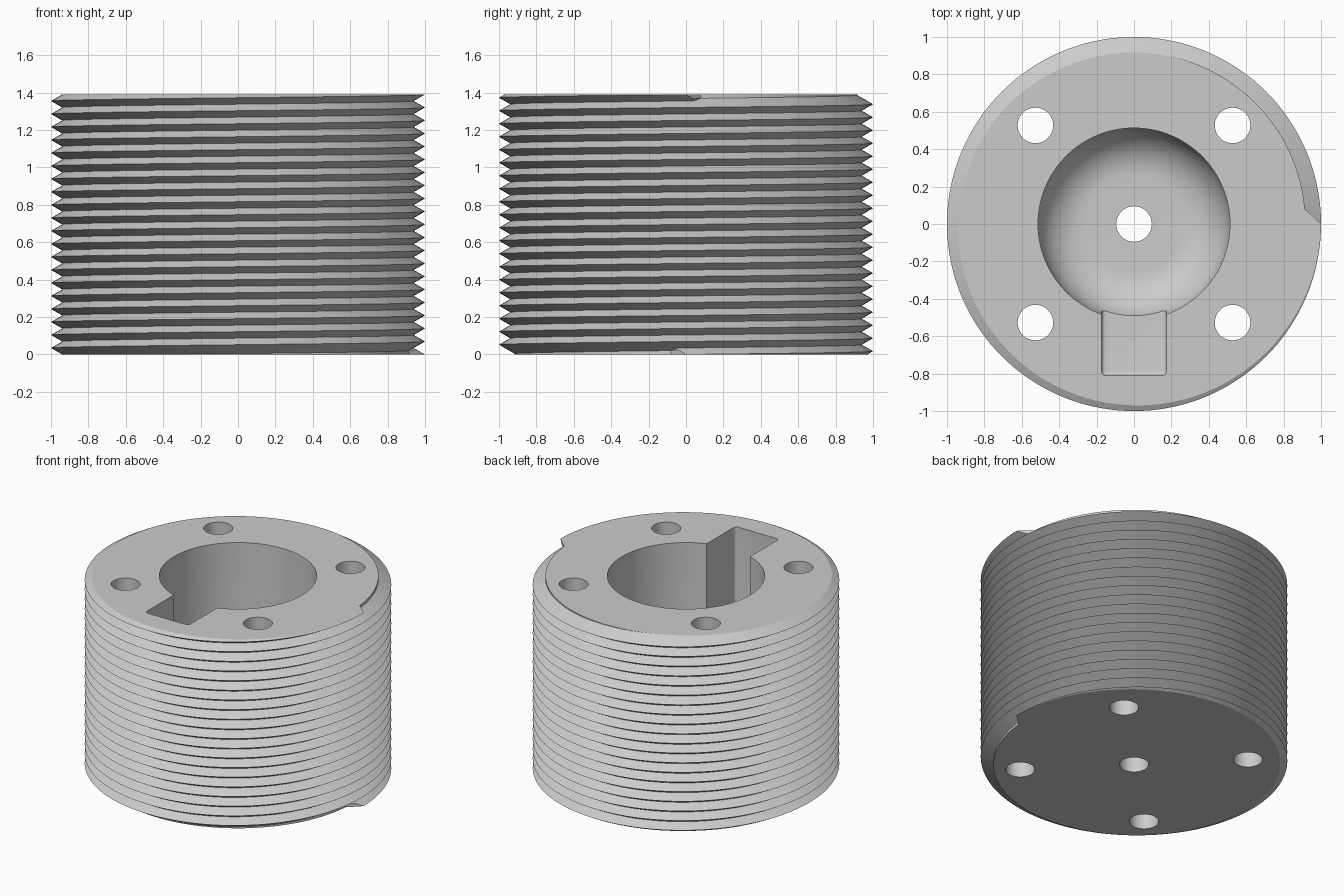
import bpy, bmesh, math
from mathutils import Matrix, Vector

cube = bpy.data.objects.get("Cube")
if cube:
    bpy.data.objects.remove(cube, do_unlink=True)

HEIGHT, TURNS, COLUMNS = 1.39, 20, 144
PITCH = HEIGHT / TURNS
CORE = 0.917                        # radius under the thread
SLOPE = math.tan(math.radians(30))  # flank rise per unit of depth
VALLEY = 1 - PITCH / 2 / SLOPE      # radius where neighbouring flanks meet
RUNOUT = math.tau * 2 / COLUMNS     # angle over which the thread end fades

metal = bpy.data.materials.new("grey metal")
metal.use_nodes = True
metal.diffuse_color = (0.6, 0.6, 0.6, 1)
metal.node_tree.nodes["Principled BSDF"].inputs["Base Color"].default_value = (0.6, 0.6, 0.6, 1)


def make_object(name, bm):
    bmesh.ops.recalc_face_normals(bm, faces=bm.faces)
    mesh = bpy.data.meshes.new(name)
    bm.to_mesh(mesh)
    bm.free()
    mesh.materials.append(metal)
    obj = bpy.data.objects.new(name, mesh)
    bpy.context.scene.collection.objects.link(obj)
    return obj


def thread_end(angle):
    """Radius and height of the points above the last crest, up to the top face."""
    crest = PITCH * (angle / math.tau + TURNS - 1)
    r = max(CORE, 1 - (1 - CORE) * angle / RUNOUT)
    if r >= VALLEY and angle < RUNOUT:
        z = HEIGHT - (1 - r) * SLOPE
        return [(VALLEY, crest + PITCH / 2), (r, z), (r, HEIGHT)]
    z = crest + (1 - r) * SLOPE
    if z > HEIGHT:
        z, r = HEIGHT, 1 - (HEIGHT - crest) / SLOPE
    return [(r, z), (r, z), (r, HEIGHT)]


def thread_profile(angle):
    """Upright section of the threaded wall at one angle."""
    points = [(r, HEIGHT - z) for r, z in reversed(thread_end(math.tau - angle))]
    for turn in range(TURNS):
        crest = PITCH * (angle / math.tau + turn)
        points.append((1, crest))
        if turn < TURNS - 1:
            points.append((VALLEY, crest + PITCH / 2))
    return points + thread_end(angle)


# Threaded body, closed by two flat caps
bm = bmesh.new()
cols = []
for i in range(COLUMNS + 1):
    a = math.tau * i / COLUMNS
    cols.append([bm.verts.new((r * math.cos(a), r * math.sin(a), z))
                 for r, z in thread_profile(a)])
for left, right in zip(cols, cols[1:]):
    for j in range(len(left) - 1):
        bm.faces.new((left[j], right[j], right[j + 1], left[j + 1]))
bm.faces.new([c[-1] for c in cols[:-1]])
bm.faces.new([c[0] for c in reversed(cols[:-1])])
bmesh.ops.remove_doubles(bm, verts=bm.verts, dist=0.00005)
body = make_object("threaded_body", bm)

# Round-bottomed bore cutter, turned from a profile
FLOOR, BORE, FILLET = 0.2, 0.513, 0.255
bm = bmesh.new()
profile = [(0, FLOOR)]
for i in range(13):
    a = math.pi / 2 * i / 12
    profile.append((BORE - FILLET + FILLET * math.sin(a), FLOOR + FILLET * (1 - math.cos(a))))
profile += [(BORE, HEIGHT + 0.2), (0, HEIGHT + 0.2)]
verts = [bm.verts.new((r, 0, z)) for r, z in profile]
edges = [bm.edges.new(pair) for pair in zip(verts, verts[1:])]
bmesh.ops.spin(bm, geom=verts + edges, cent=(0, 0, 0), axis=(0, 0, 1),
               angle=math.tau, steps=96, use_merge=False)
bmesh.ops.remove_doubles(bm, verts=bm.verts, dist=0.00005)
cutters = [make_object("bore_cutter", bm)]

# Keyway cutter with rounded corners
bm = bmesh.new()
low, high = Vector((-0.173, -0.81, 0.35)), Vector((0.173, -0.28, HEIGHT + 0.2))
bmesh.ops.create_cube(bm, size=1, matrix=Matrix.Translation((low + high) / 2)
                      @ Matrix.Diagonal((*(high - low), 1)))
bmesh.ops.bevel(bm, geom=bm.edges[:], offset=0.022, segments=4, profile=0.5, affect='EDGES')
cutters.append(make_object("keyway_cutter", bm))

# Centre hole and four bolt holes
for x, y in [(0, 0)] + [(sx * 0.527, sy * 0.527) for sx in (-1, 1) for sy in (-1, 1)]:
    bm = bmesh.new()
    bmesh.ops.create_cone(bm, cap_ends=True, segments=48, radius1=0.095, radius2=0.095,
                          depth=HEIGHT + 0.4, matrix=Matrix.Translation((x, y, HEIGHT / 2)))
    cutters.append(make_object("hole_cutter", bm))

# Cut the body, keep the result, drop the cutters
for cutter in cutters:
    cutter.hide_render = True
    cut = body.modifiers.new(cutter.name, 'BOOLEAN')
    cut.operation, cut.solver, cut.object = 'DIFFERENCE', 'EXACT', cutter
bpy.context.view_layer.update()
graph = bpy.context.evaluated_depsgraph_get()
result = bpy.data.meshes.new_from_object(body.evaluated_get(graph))
body.modifiers.clear()
body.data = result
for cutter in cutters:
    bpy.data.objects.remove(cutter, do_unlink=True)
result.materials.clear()
result.materials.append(metal)
for face in result.polygons:
    face.material_index = 0

bpy.ops.object.select_all(action='DESELECT')
body.select_set(True)
bpy.context.view_layer.objects.active = body
bpy.ops.object.shade_smooth_by_angle(angle=math.radians(25))
